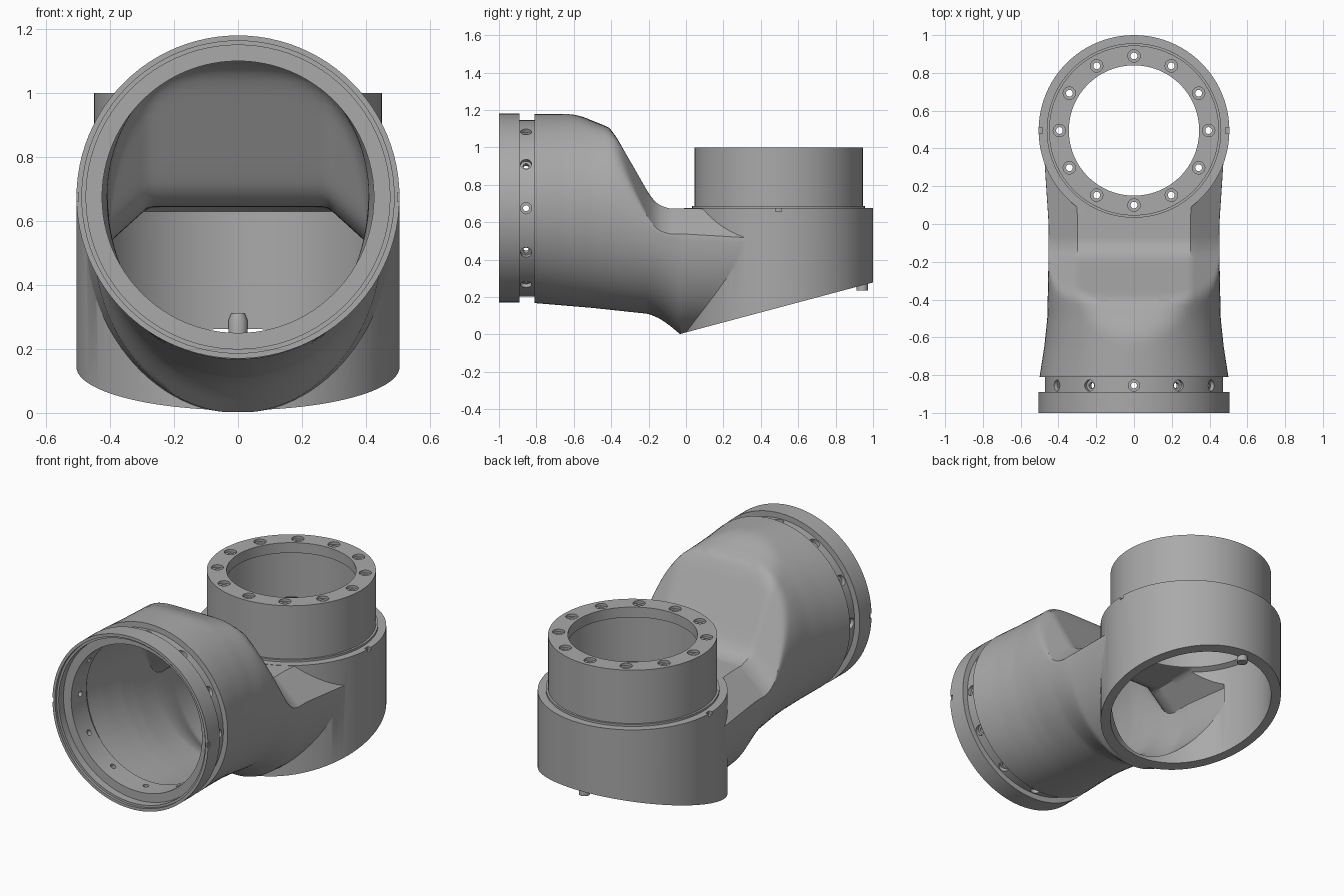
import bpy, bmesh
from math import sin, cos, pi, atan2
from mathutils import Matrix, Vector

cube = bpy.data.objects.get("Cube")
if cube:
    bpy.data.objects.remove(cube, do_unlink=True)

grey = bpy.data.materials.new("cast_grey")
grey.use_nodes = True
grey.diffuse_color = (0.4, 0.4, 0.4, 1)
grey.node_tree.nodes["Principled BSDF"].inputs["Base Color"].default_value = (0.4, 0.4, 0.4, 1)

SEG = 96
AXIS_Y = 0.495
AXIS_Z = 0.675


def solid(name, ring_sets):
    """Closed mesh from one or more stacks of matching rings."""
    bm = bmesh.new()
    for rings in ring_sets:
        loops = [[bm.verts.new(p) for p in ring] for ring in rings]
        for a, b in zip(loops, loops[1:]):
            for i in range(len(a)):
                j = (i + 1) % len(a)
                bm.faces.new((a[i], a[j], b[j], b[i]))
        bm.faces.new(loops[0])
        bm.faces.new(loops[-1])
    bmesh.ops.recalc_face_normals(bm, faces=bm.faces)
    mesh = bpy.data.meshes.new(name)
    bm.to_mesh(mesh)
    bm.free()
    mesh.materials.append(grey)
    ob = bpy.data.objects.new(name, mesh)
    bpy.context.collection.objects.link(ob)
    return ob


def turned(profile, matrix=Matrix(), n=SEG):
    """Rings of a (radius, height) profile turned about local z."""
    return [[matrix @ Vector((r * cos(2 * pi * i / n), r * sin(2 * pi * i / n), h))
             for i in range(n)] for r, h in profile]


def boolean(ob, tool, operation):
    mod = ob.modifiers.new("cut", 'BOOLEAN')
    mod.operation = operation
    mod.solver = 'EXACT'
    mod.object = tool
    graph = bpy.context.evaluated_depsgraph_get()
    mesh = bpy.data.meshes.new_from_object(ob.evaluated_get(graph))
    ob.modifiers.clear()
    ob.data = mesh
    bpy.data.objects.remove(tool, do_unlink=True)


def lerp(table, y):
    if y <= table[0][0]:
        return table[0][1]
    for (a, u), (b, v) in zip(table, table[1:]):
        if y <= b:
            return u + (v - u) * (y - a) / (b - a)
    return table[-1][1]


def soft_min(a, b, k=0.06):
    h = max(k - abs(a - b), 0) / k
    return min(a, b) - h * h * k / 4


# Side and plan outlines of the horizontal body, as (y, value)
TOP = [(-0.81, 1.28), (-0.62, 1.22), (-0.5, 1.145), (-0.41, 1.105), (-0.375, 1.06), (-0.2, 0.755),
       (-0.175, 0.72), (-0.14, 0.69), (-0.09, 0.674), (0.4, 0.672)]
BOTTOM = [(-0.81, 0.168), (-0.5, 0.142), (-0.2, 0.11), (-0.14, 0.085), (-0.09, 0.05),
          (-0.03, 0.0), (0.4, -0.02)]
WIDTH = [(-0.81, 0.5), (-0.65, 0.475), (-0.5, 0.459), (-0.2, 0.453), (0, 0.452), (0.35, 0.475)]
CENTRE = [(-0.4, 0.675), (0, 0.54), (0.4, 0.53)]


def circle_y(r, y):
    return [(r * cos(2 * pi * i / SEG), y, AXIS_Z + r * sin(2 * pi * i / SEG))
            for i in range(SEG)]


def section(y, wall):
    """Round section whose upper part is trimmed by a flat with chamfered shoulders."""
    w = lerp(WIDTH, y) - wall
    low = lerp(BOTTOM, y) + wall * 0.9
    top = lerp(TOP, y + wall * 0.8) - wall * 0.6
    zc = lerp(CENTRE, y)
    high = 0.675 + 0.504 - wall - zc
    flat = 0.3 - wall * 0.4
    ring = []
    for i in range(SEG):
        a = 2 * pi * i / SEG
        x, s = w * cos(a), sin(a)
        z = zc + s * (high if s > 0 else zc - low)
        clip = top - 0.9 * max(0, abs(x) - flat)
        ring.append((x, y, soft_min(z, clip)))
    return ring


def stations(start, end, n):
    return [start + (end - start) * i / n for i in range(n + 1)]


# Outer casting: flange, groove, tapering body, upright drum and collar
outer = solid("pipe_elbow", [
    [circle_y(0.505, -1), circle_y(0.505, -0.89), circle_y(0.472, -0.89), circle_y(0.472, -0.81)]
    + [section(y, 0) for y in stations(-0.809, 0.35, 58)]])
drum_place = Matrix.Translation((0, AXIS_Y, 0))
drum = solid("drum", [turned([(0.505, -0.2), (0.505, 0.675), (0.462, 0.675), (0.462, 0.687),
                              (0.45, 0.687), (0.45, 1.0)], drum_place)])
boolean(outer, drum, 'UNION')

# Hollow interior: stepped mouth, tapering passage, drum bore with top lip
passage = solid("passage", [
    [circle_y(0.488, -1.1), circle_y(0.488, -0.985), circle_y(0.475, -0.985),
     circle_y(0.475, -0.94), circle_y(0.425, -0.94), circle_y(0.425, -0.8)]
    + [section(y, 0.05) for y in stations(-0.77, 0.3, 52)]])
bore = solid("bore", [turned([(0.45, -0.4), (0.45, 0.63), (0.42, 0.645), (0.42, 0.94),
                              (0.345, 0.94), (0.345, 1.1)], drum_place)])
boolean(outer, passage, 'DIFFERENCE')
boolean(outer, bore, 'DIFFERENCE')

# Slanted underside
tilt = atan2(0.275, 1.03)
half = 2
bpy.ops.mesh.primitive_cube_add(size=2 * half)
block = bpy.context.object
block.matrix_world = (Matrix.Translation((0, -0.03, 0.003)) @ Matrix.Rotation(tilt, 4, 'X')
                      @ Matrix.Translation((0, 0, -half)))
bpy.context.view_layer.update()
boolean(outer, block, 'DIFFERENCE')

# Counterbored bolt holes: twelve in the collar, twelve around the groove
holes = []
for k in range(12):
    a = k * pi / 6
    spot = drum_place @ Matrix.Translation((0.395 * cos(a), 0.395 * sin(a), 0))
    holes.append(turned([(0.033, 1.02), (0.033, 0.985), (0.018, 0.985), (0.018, 0.9)], spot, 20))
    side = (Matrix.Translation((0, -0.855, AXIS_Z)) @ Matrix.Rotation(a, 4, 'Y'))
    holes.append(turned([(0.03, 0.5), (0.03, 0.45), (0.016, 0.45), (0.016, 0.39)], side, 20))
boolean(outer, solid("bolt_holes", holes), 'DIFFERENCE')

# Small locating notches on the flange and drum rim
def box(x, y, z, sx, sy, sz):
    return [[(x + u * sx, y + v * sy, z + t * sz) for u, v in ((-1, -1), (1, -1), (1, 1), (-1, 1))]
            for t in (-1, 1)]

notches = []
for s in (-1, 1):
    notches.append(box(s * 0.51, -1, AXIS_Z, 0.012, 0.018, 0.014))
    notches.append(box(s * 0.5, AXIS_Y, 0.672, 0.015, 0.016, 0.015))
boolean(outer, solid("notches", notches), 'DIFFERENCE')

# Locating pin at the back of the open underside
pin = solid("locating_pin", [turned([(0.03, 0.235), (0.03, 0.29), (0.022, 0.31)],
                                    Matrix.Translation((0, 0.942, 0)), 24)])

for ob in (outer, pin):
    ob.data.materials.clear()
    ob.data.materials.append(grey)
    bpy.ops.object.select_all(action='DESELECT')
    ob.select_set(True)
    bpy.context.view_layer.objects.active = ob
    bpy.ops.object.shade_smooth_by_angle(angle=0.5)
